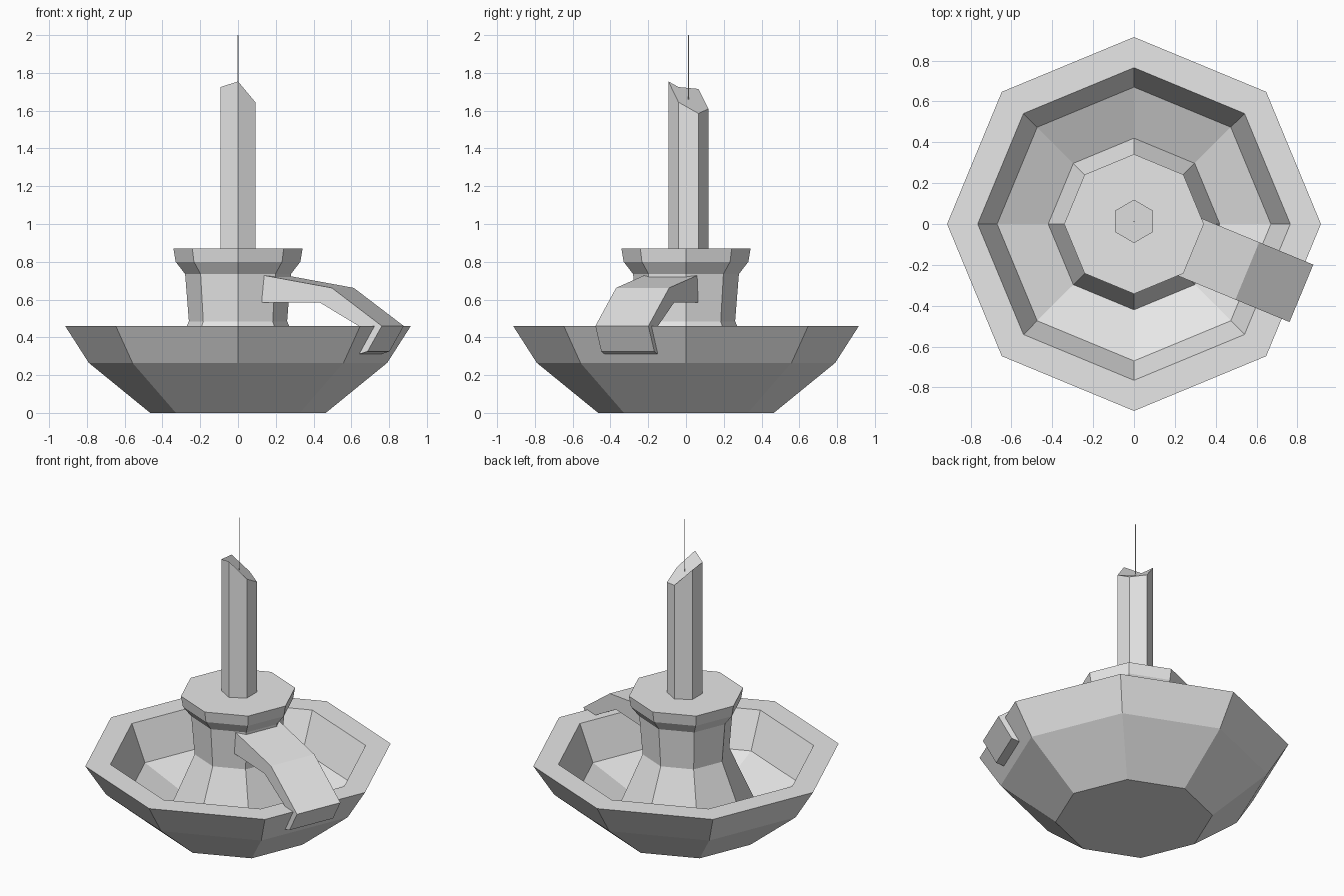
import bpy
import math
from mathutils import Vector

cube = bpy.data.objects.get("Cube")
if cube:
    bpy.data.objects.remove(cube, do_unlink=True)

grey = bpy.data.materials.new("plain_grey")
grey.use_nodes = True
grey.diffuse_color = (0.8, 0.8, 0.8, 1)
grey.node_tree.nodes["Principled BSDF"].inputs["Base Color"].default_value = grey.diffuse_color


def make(name, verts, faces):
    mesh = bpy.data.meshes.new(name)
    mesh.from_pydata(verts, [], faces)
    mesh.materials.append(grey)
    obj = bpy.data.objects.new(name, mesh)
    bpy.context.collection.objects.link(obj)
    return obj


def ring(radius, z, sides, start=0.0, centre=(0, 0)):
    turns = [start + math.tau * i / sides for i in range(sides)]
    return [Vector((centre[0] + radius * math.cos(t), centre[1] + radius * math.sin(t), z))
            for t in turns]


def loft(name, rings):
    """Skin a stack of equal rings and cap both ends."""
    n = len(rings[0])
    faces = [list(range(n))[::-1], [(len(rings) - 1) * n + i for i in range(n)]]
    for k in range(len(rings) - 1):
        for i in range(n):
            j = (i + 1) % n
            faces.append([k * n + i, k * n + j, (k + 1) * n + j, (k + 1) * n + i])
    return make(name, [v for r in rings for v in r], faces)


# Holder: bowl outside, rim, bowl inside, flared column and collar
profile = [(0.465, 0), (0.79, 0.265), (0.915, 0.46), (0.765, 0.46), (0.67, 0.23),
           (0.42, 0.12), (0.26, 0.485), (0.28, 0.735), (0.33, 0.80), (0.342, 0.87)]
loft("candle_holder", [ring(r, z, 8) for r, z in profile])

# Candle with a melted, uneven top (heights counter-clockwise from back right)
centre = (0, 0.013)
base = ring(0.106, 0.86, 6, math.pi / 6, centre)
heights = [1.585, 1.61, 1.715, 1.725, 1.755, 1.645]
top = [Vector((v.x, v.y, h)) for v, h in zip(base, heights)]
loft("candle", [base, top])

# Wick
loft("wick", [ring(0.003, z, 6, 0, centre) for z in (1.62, 2.0)])

# Handle: bent strip reaching from the column over the rim
upper = [(0.20, 0.73), (0.60, 0.662), (0.887, 0.46), (0.805, 0.325)]
lower = [(0.20, 0.585), (0.53, 0.585), (0.80, 0.435), (0.735, 0.305)]
turn = math.radians(-22.5)
out = Vector((math.cos(turn), math.sin(turn), 0))
side = Vector((-out.y, out.x, 0)) * 0.152
sections = []
for (ru, zu), (rl, zl) in zip(upper, lower):
    u = out * ru + Vector((0, 0, zu))
    d = out * rl + Vector((0, 0, zl))
    sections.append([u - side, d - side, d + side, u + side])
handle = loft("handle", sections)
handle.data.flip_normals()
